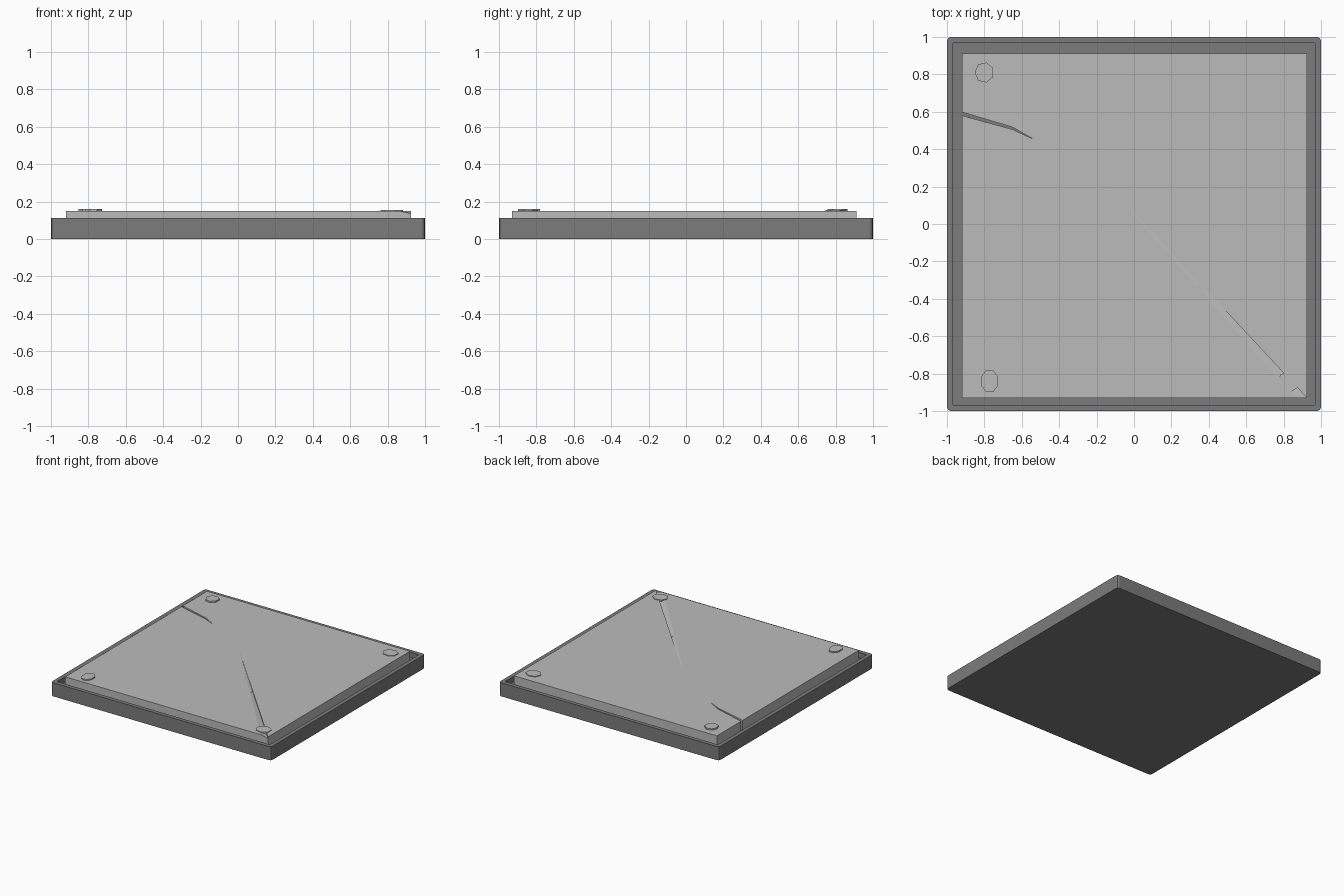
import bpy, bmesh, math

if "Cube" in bpy.data.objects:
    bpy.data.objects.remove(bpy.data.objects["Cube"])


def material(name, value):
    m = bpy.data.materials.new(name)
    m.diffuse_color = (value, value, value, 1)
    m.use_nodes = True
    m.node_tree.nodes["Principled BSDF"].inputs["Base Color"].default_value = m.diffuse_color
    return m


dark = material("dark grey frame", 0.20)
light = material("light grey stone", 0.50)


def finish(name, bm, mat):
    bmesh.ops.recalc_face_normals(bm, faces=bm.faces)
    me = bpy.data.meshes.new(name)
    bm.to_mesh(me)
    bm.free()
    me.materials.append(mat)
    ob = bpy.data.objects.new(name, me)
    bpy.context.collection.objects.link(ob)
    return ob


def prism(name, outline, z0, tops, mat):
    """Extrude an outline up to one height, or to one height per corner."""
    bm = bmesh.new()
    if not isinstance(tops, (list, tuple)):
        tops = [tops] * len(outline)
    low = [bm.verts.new((x, y, z0)) for x, y in outline]
    high = [bm.verts.new((x, y, z)) for (x, y), z in zip(outline, tops)]
    bm.faces.new(low[::-1])
    bm.faces.new(high)
    n = len(outline)
    for i in range(n):
        j = (i + 1) % n
        bm.faces.new((low[i], low[j], high[j], high[i]))
    return finish(name, bm, mat)


# Frame: square tray with rounded corners, inset and sunk in the middle
bm = bmesh.new()
bmesh.ops.create_cube(bm, size=1)
for v in bm.verts:
    v.co = (v.co.x * 2, v.co.y * 2, (v.co.z + 0.5) * 0.112)
upright = [e for e in bm.edges
           if abs(e.verts[0].co.z - e.verts[1].co.z) > 0.05]
bmesh.ops.bevel(bm, geom=upright, offset=0.02, segments=2, profile=0.5,
                affect='EDGES')
bm.normal_update()
top = [f for f in bm.faces if f.normal.z > 0.9]
inner = [(-0.968, -0.968), (0.968, -0.968), (0.968, 0.968), (-0.968, 0.968)]
bmesh.ops.inset_region(bm, faces=top, thickness=0.033)
for v in top[0].verts:
    v.co.x = math.copysign(min(abs(v.co.x), 0.967), v.co.x)
    v.co.y = math.copysign(min(abs(v.co.y), 0.967), v.co.y)
ext = bmesh.ops.extrude_face_region(bm, geom=top)
for g in ext["geom"]:
    if isinstance(g, bmesh.types.BMVert):
        g.co.z = 0.07
bmesh.ops.delete(bm, geom=[f for f in top if f.is_valid], context='FACES_ONLY')
finish("frame", bm, dark)

# Stone slab, its outline notched by the two cracks
slab = [(-0.92, -0.93), (0.86, -0.93), (-0.14, 0.21), (0.925, -0.93),
        (0.925, 0.912), (-0.92, 0.912),
        (-0.92, 0.598), (-0.65, 0.518), (-0.54, 0.455), (-0.65, 0.506),
        (-0.92, 0.580)]
prism("stone_slab", slab, 0.065, 0.15, light)

# Sloping sliver that fills the long diagonal crack
prism("crack_sliver", [(0.86, -0.93), (0.925, -0.93), (-0.14, 0.21)],
      0.065, [0.15, 0.136, 0.15], light)
prism("crack_chip", [(0.34, -0.33), (0.372, -0.37), (0.365, -0.33)],
      0.12, [0.15, 0.148, 0.149], light)

# Rough-cut studs in the four corners
studs = [(-0.80, 0.81, 0.052, 0.055, 7, 0.161),
         (-0.772, -0.84, 0.048, 0.064, 8, 0.160),
         (0.825, 0.80, 0.062, 0.055, 7, 0.156),
         (0.825, -0.845, 0.062, 0.055, 7, 0.155)]
for i, (x, y, rx, ry, n, z) in enumerate(studs):
    ring = [(x + rx * math.cos(math.tau * (k + 0.5) / n),
             y + ry * math.sin(math.tau * (k + 0.5) / n)) for k in range(n)]
    prism(f"corner_stud_{i + 1}", ring, 0.13, z, light)
